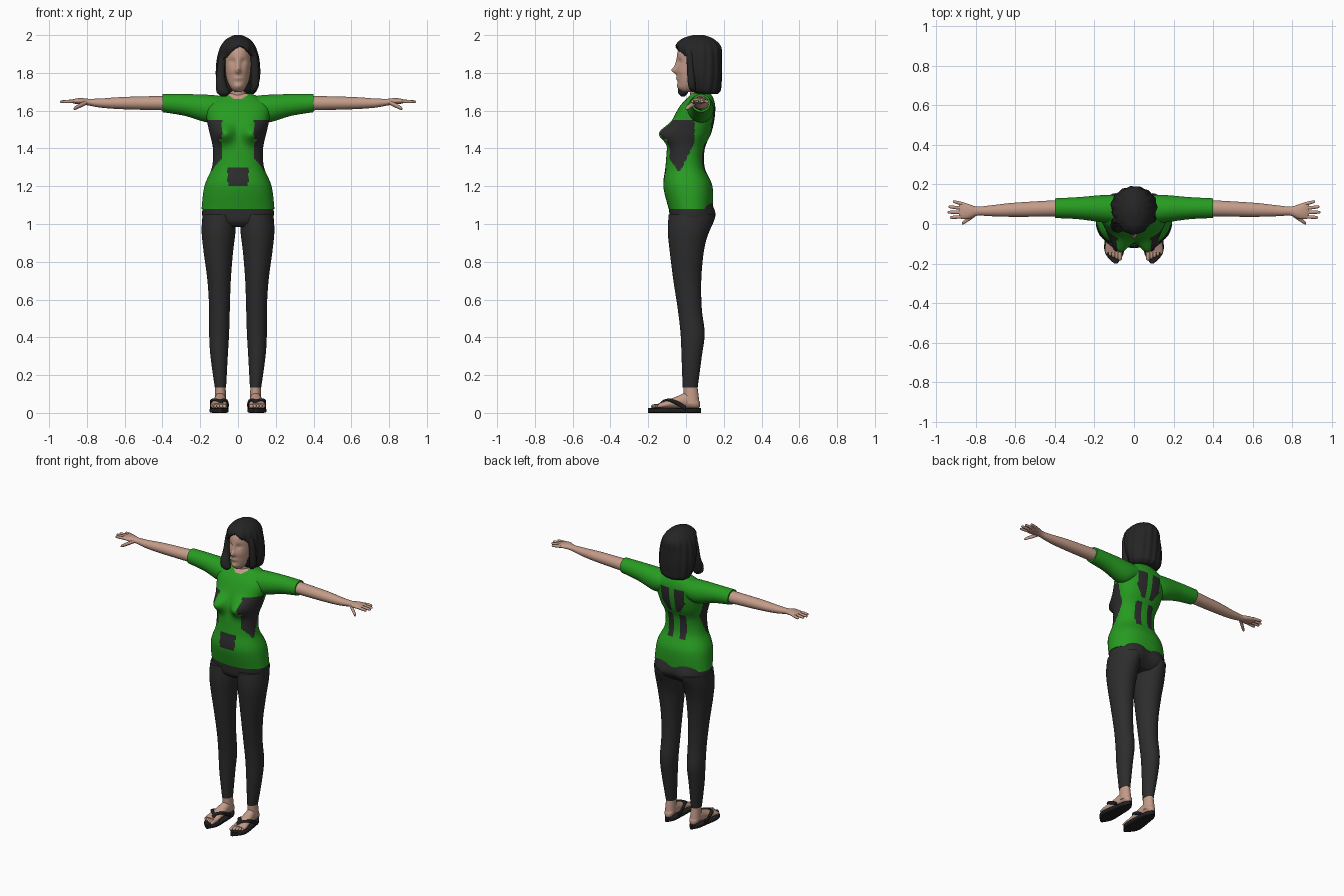
import bpy, bmesh, math
from math import exp, sin, cos, pi, atan2, copysign
from mathutils import Vector

default_cube = bpy.data.objects.get("Cube")
if default_cube:
    bpy.data.objects.remove(default_cube, do_unlink=True)


def material(name, red, green, blue):
    mat = bpy.data.materials.new(name)
    mat.use_nodes = True
    color = (red, green, blue, 1)
    mat.diffuse_color = color
    mat.node_tree.nodes["Principled BSDF"].inputs["Base Color"].default_value = color
    return mat


GREEN = material("shirt green", .02, .33, .015)
CHARCOAL = material("charcoal fabric", .026, .026, .026)
HAIR = material("dark hair", .018, .018, .018)
SKIN = material("skin", .55, .33, .25)
RUBBER = material("black rubber", .014, .014, .014)


def spline(rows, steps):
    """Smooth a list of stations with a Catmull-Rom spline."""
    points = [Vector(row) for row in rows]
    points = [points[0]] + points + [points[-1]]
    smooth = []
    for before, start, end, after in zip(points, points[1:], points[2:], points[3:]):
        for step in range(steps):
            t = step / steps
            bend = (before * 2 - start * 5 + end * 4 - after) * t * t
            twist = (start * 3 - before - end * 3 + after) * t ** 3
            smooth.append(start + ((end - before) * t + bend + twist) / 2)
    return smooth + [points[-1]]


def loft(name, rows, axis, materials, rule=None, cut=None, warp=None,
         segments=24, steps=5, power=2, side=1):
    """Skin rounded sections; each row is position, two centres, two radii."""
    bm = bmesh.new()
    rings = []
    for along, centre_a, centre_b, radius_a, radius_b in spline(rows, steps):
        ring = []
        for k in range(segments):
            angle = 2 * pi * (k + .5) / segments
            c, s = cos(angle), sin(angle)
            u = centre_a + radius_a * copysign(abs(c) ** (2 / power), c)
            v = centre_b + radius_b * copysign(abs(s) ** (2 / power), s)
            p = Vector({"x": (along, u, v), "y": (u, along, v), "z": (u, v, along)}[axis])
            if warp:
                warp(p)
            p.x *= side
            ring.append(bm.verts.new(p))
        rings.append(ring)
    for lower, upper in zip(rings, rings[1:]):
        for k in range(segments):
            n = (k + 1) % segments
            bm.faces.new((lower[k], lower[n], upper[n], upper[k]))
    bm.faces.new(rings[0])
    bm.faces.new(rings[-1])
    bmesh.ops.recalc_face_normals(bm, faces=bm.faces)
    if cut:
        opening = [f for f in bm.faces if cut(f.calc_center_median())]
        bmesh.ops.delete(bm, geom=opening, context="FACES")
    if rule:
        for f in bm.faces:
            f.material_index = rule(f.calc_center_median())
    mesh = bpy.data.meshes.new(name)
    bm.to_mesh(mesh)
    bm.free()
    for mat in materials:
        mesh.materials.append(mat)
    ob = bpy.data.objects.new(name, mesh)
    bpy.context.collection.objects.link(ob)
    bpy.ops.object.select_all(action="DESELECT")
    bpy.context.view_layer.objects.active = ob
    ob.select_set(True)
    bpy.ops.object.shade_smooth_by_angle(angle=math.radians(50))
    return ob


def upright(*rows):
    """Stations on the body's middle line: height, depth centre, two radii."""
    return [(z, 0, y, across, deep) for z, y, across, deep in rows]


def digit(name, axis, start, end, radius, side):
    """A rounded finger or toe between two stations."""
    start, end = Vector(start), Vector(end)
    rows = [(*start.lerp(end, t), radius * size, radius * size)
            for t, size in ((0, 1), (.5, 1), (.9, .8), (1, .3))]
    loft(name, rows, axis, [SKIN], segments=10, steps=3, side=side)


def bump(p, x, z, wide, tall):
    """Soft mound, repeated on both sides when x is not zero."""
    return exp(-((abs(p.x) - x) / wide) ** 2 - ((p.z - z) / tall) ** 2)


# Shirt body with chest, side panels, back panels and front pocket
def chest(p):
    if p.y < .03:
        p.y -= min(.07, .03 - p.y) * bump(p, .075, 1.48, .055, .05)


def shirt_colour(p):
    x, y, z = abs(p.x), p.y, p.z
    rise = z - 1.28
    if y < .06 and math.hypot(x / .055, (z - 1.7) / .04) < 1:
        return 2
    pocket = x < .055 and y < 0 and 1.2 < z < 1.3
    front = -.14 if z > 1.45 else max(-.1, -.04 - rise * .75)
    flank = x > .085 and 0 < rise < .27 and front < y < min(.045, rise / 2 - .03)
    upper_back = y > .05 and 1.46 < z < 1.62 and .02 < x < min(.085, z * .7 - .98)
    lower_back = y > .05 and 1.27 < z < 1.43 and .025 < x < .065
    return int(pocket or flank or upper_back or lower_back)


loft("shirt_body", upright(
    (1.08, .025, .193, .117), (1.2, .01, .178, .13), (1.3, -.005, .138, .104),
    (1.4, 0, .133, .1), (1.48, .025, .15, .108), (1.55, .04, .165, .11),
    (1.62, .06, .17, .095), (1.665, .075, .125, .07), (1.69, .08, .07, .05)),
    "z", [GREEN, CHARCOAL, SKIN], rule=shirt_colour, warp=chest, segments=112, steps=10, power=2.25)


# Leggings
def seat(p):
    if p.y > .03:
        p.y += .025 * bump(p, .085, 1.04, .07, .07)


loft("leggings_hips", upright((.985, .02, .13, .075), (1.01, .02, .178, .1),
                              (1.05, .025, .19, .113), (1.12, .02, .185, .112)),
     "z", [CHARCOAL], warp=seat, segments=48, power=2.3)

for side, tag in ((1, "left"), (-1, "right")):
    loft(tag + "_legging", [
        (.135, .093, .022, .03, .04), (.3, .1, .03, .046, .054), (.42, .1, .035, .053, .064),
        (.55, .098, .02, .055, .064), (.7, .1, .007, .062, .074), (.85, .104, .004, .078, .09),
        (.96, .103, .01, .09, .107), (1.05, .1, .02, .088, .112)],
        "z", [CHARCOAL], warp=seat, segments=32, side=side)

    # Sleeve and arm
    loft(tag + "_sleeve", [
        (.07, .075, 1.62, .07, .055), (.15, .077, 1.61, .07, .074),
        (.28, .08, 1.63, .056, .058), (.4, .08, 1.64, .05, .048)],
        "x", [GREEN], segments=32, side=side)
    loft(tag + "_arm", [
        (.37, .08, 1.64, .042, .039), (.6, .072, 1.64, .036, .033), (.72, .067, 1.64, .028, .025),
        (.79, .065, 1.645, .023, .018), (.83, .063, 1.65, .036, .017),
        (.865, .067, 1.65, .043, .013), (.885, .068, 1.65, .036, .006)],
        "x", [SKIN], side=side)

    # Fingers spread in a fan across the palm
    for k, (label, reach) in enumerate(
            (("index", .93), ("middle", .943), ("ring", .937), ("little", .915))):
        digit(f"{tag}_{label}_finger", "x", (.86, .037 + .021 * k, 1.65),
              (reach, .033 + .027 * k, 1.647), .009, side)
    digit(tag + "_thumb", "x", (.8, .05, 1.645), (.87, .002, 1.61), .012, side)

    # Foot and toes
    loft(tag + "_ankle", [(.05, .093, .03, .032, .042), (.17, .093, .022, .026, .035)],
         "z", [SKIN], side=side)
    loft(tag + "_foot", [
        (.073, .092, .045, .012, .015), (.055, .092, .052, .028, .03),
        (.01, .093, .066, .03, .043), (-.05, .097, .055, .036, .032),
        (-.11, .102, .043, .044, .02), (-.145, .104, .037, .042, .013)],
        "y", [SKIN], side=side)
    for k in range(5):
        x = .071 + .0165 * k
        digit(f"{tag}_toe_{k + 1}", "y", (-.12, x, .038), (.008 * k - .185, x, .034),
              .012 - .001 * k, side)

    # Sandal: the sole follows a footprint that widens at the ball
    sole = []
    for k in range(13):
        t = k / 12
        width = (.038 + .013 * sin(pi * t ** 2)) * max(.2, 1 - abs(2 * t - 1) ** 6)
        sole.append((.08 - .28 * t, .092 + .008 * sin(pi * t * t), .013, width, .013))
    loft(tag + "_sandal_sole", sole, "y", [RUBBER], segments=32, power=5, side=side)
    for label, start, bow in (("inner", .056, .072), ("outer", .141, .131)):
        loft(f"{tag}_{label}_strap", [
            (0, start, .024, .006, .012), (-.04, start, .048, .007, .013),
            (-.085, bow, .067, .014, .009), (-.12, .093, .062, .012, .007),
            (-.14, .088, .04, .005, .01)],
            "y", [RUBBER], segments=12, side=side)


# Head with modelled nose, lips, chin, eye sockets and cheeks
def face(p):
    if p.y < .03:
        p.y -= .028 * bump(p, 0, 1.812, .014, .016) + .012 * bump(p, 0, 1.84, .011, .03)
        p.y -= .008 * (bump(p, 0, 1.772, .024, .012) + bump(p, 0, 1.73, .024, .015))
        p.y += .011 * bump(p, .029, 1.86, .016, .013) - .005 * bump(p, .036, 1.81, .02, .02)


loft("head", upright(
    (1.7, .01, .018, .03), (1.715, .014, .035, .05), (1.74, .022, .05, .064),
    (1.78, .035, .062, .08), (1.85, .05, .07, .098), (1.92, .056, .068, .098),
    (1.965, .06, .045, .065), (1.98, .06, .015, .02)),
    "z", [SKIN], warp=face, segments=64, steps=7)
loft("neck", upright((1.62, .075, .06, .055), (1.68, .07, .047, .048), (1.77, .06, .045, .047)),
     "z", [SKIN])


# Hair shell with a face opening and front locks
def strands(p):
    angle = atan2(p.x, p.y - .08)
    swell = 1 + .022 * sin(angle * 15 + p.z * 9) * min(1, (2 - p.z) * 12)
    p.x *= swell
    p.y = .08 + (p.y - .08) * swell


hair = loft("hair", upright(
    (1.688, .11, .08, .055), (1.705, .105, .098, .077), (1.74, .1, .11, .086),
    (1.8, .09, .116, .1), (1.88, .077, .11, .112), (1.94, .066, .092, .12),
    (1.98, .062, .06, .084), (2, .066, .02, .03)),
    "z", [HAIR], warp=strands, segments=96, steps=8,
    cut=lambda p: p.y < .018 and p.z < 1.955 - abs(p.x - .01) * .95)
shell = hair.modifiers.new("thickness", "SOLIDIFY")
shell.thickness, shell.offset = .04, -1

loft("right_front_lock", [
    (1.675, -.075, -.015, .012, .01), (1.695, -.078, -.016, .034, .026),
    (1.735, -.088, -.008, .03, .03), (1.79, -.092, .012, .022, .022),
    (1.88, -.083, .02, .02, .02), (1.93, -.065, .015, .016, .02)],
    "z", [HAIR], segments=20)
loft("left_front_lock", [
    (1.7, .075, .04, .012, .012), (1.74, .09, .03, .022, .02),
    (1.88, .086, .022, .02, .02), (1.93, .065, .015, .016, .02)],
    "z", [HAIR], segments=20)
